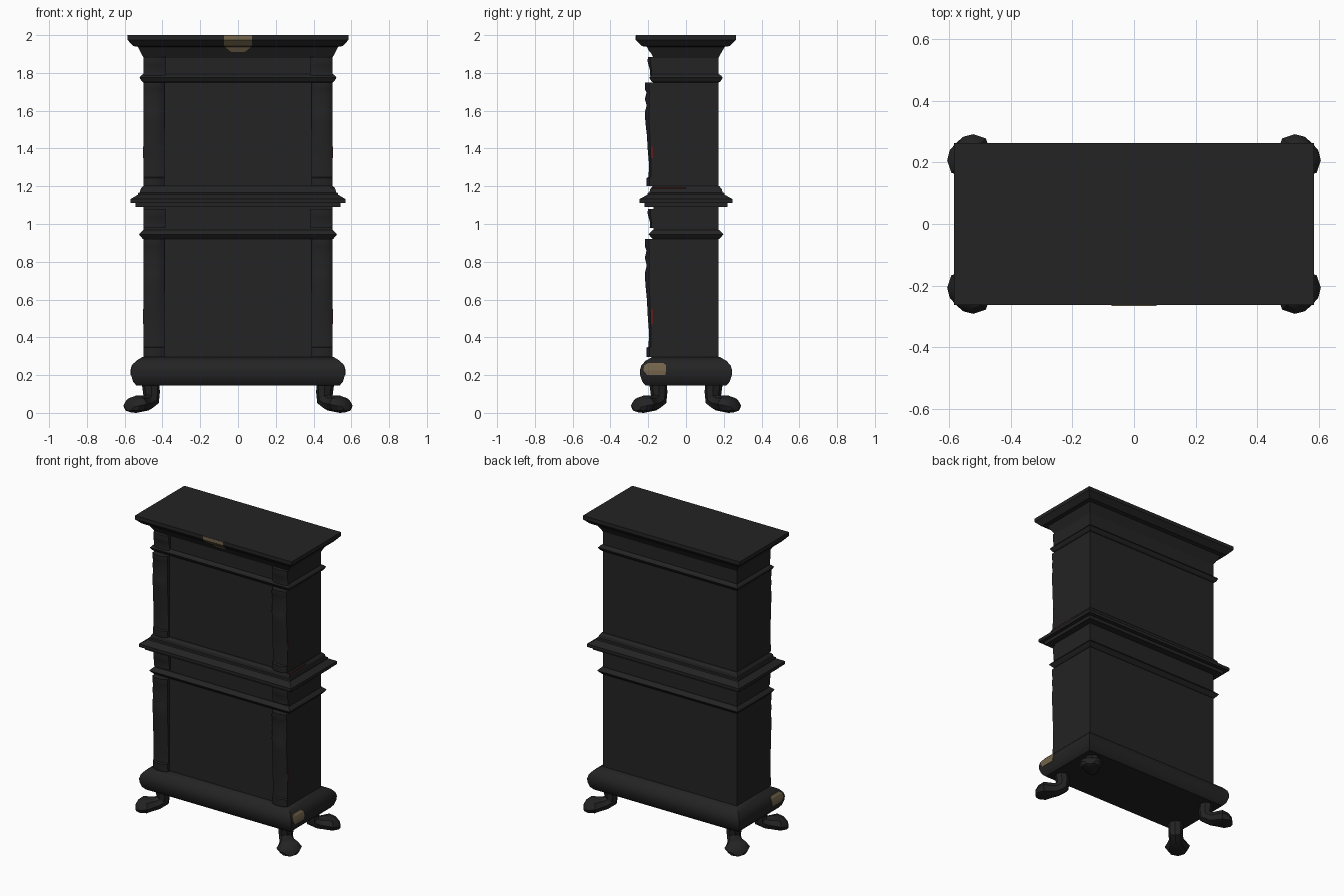
import bpy, bmesh, math
from mathutils import Vector

if "Cube" in bpy.data.objects:
    bpy.data.objects.remove(bpy.data.objects["Cube"])

HX, HY, KY = 0.5, 0.172, 1.08   # body half width, half depth, depth factor of mouldings


def material(name, rgb):
    m = bpy.data.materials.new(name)
    m.diffuse_color = (*rgb, 1)
    m.use_nodes = True
    m.node_tree.nodes["Principled BSDF"].inputs["Base Color"].default_value = m.diffuse_color
    return m


EBONY = material("ebony black", (0.017, 0.017, 0.017))
IVORY = material("aged ivory", (0.17, 0.125, 0.07))
RED = material("dark red inlay", (0.12, 0.012, 0.012))


def loft(name, rings, mat, smooth=0):
    """Closed solid through a list of equally sized point rings."""
    bm = bmesh.new()
    rows = [[bm.verts.new(p) for p in r] for r in rings]
    n = len(rows[0])
    for a, b in zip(rows, rows[1:]):
        for i in range(n):
            j = (i + 1) % n
            bm.faces.new((a[i], a[j], b[j], b[i]))
    bm.faces.new(rows[0])
    bm.faces.new(rows[-1])
    bmesh.ops.recalc_face_normals(bm, faces=bm.faces[:])
    me = bpy.data.meshes.new(name)
    bm.to_mesh(me)
    bm.free()
    me.materials.append(mat)
    ob = bpy.data.objects.new(name, me)
    bpy.context.collection.objects.link(ob)
    if smooth:
        bpy.ops.object.select_all(action='DESELECT')
        ob.select_set(True)
        bpy.context.view_layer.objects.active = ob
        bpy.ops.object.shade_smooth_by_angle(angle=math.radians(smooth))
    return ob


def moulding(name, profile, smooth=0):
    """Mitred rectangular moulding from (height, projection) pairs."""
    rings = []
    for z, o in profile:
        x, y = HX + o, HY + o * KY
        rings.append([(-x, -y, z), (x, -y, z), (x, y, z), (-x, y, z)])
    return loft(name, rings, EBONY, smooth)


def box(name, x0, x1, y0, y1, z0, z1, mat):
    return loft(name, [[(x0, y0, z), (x1, y0, z), (x1, y1, z), (x0, y1, z)]
                       for z in (z0, z1)], mat)


# Carcass and mouldings
box("cabinet_body", -HX, HX, -HY, HY, 0.2, 1.96, EBONY)
moulding("base_bulge", [(0.145, 0.038), (0.165, 0.055), (0.2, 0.066), (0.225, 0.067),
                        (0.25, 0.06), (0.275, 0.04), (0.295, 0.008)], 35)
moulding("lower_string", [(0.92, 0.003), (0.93, 0.012), (0.945, 0.024),
                          (0.955, 0.016), (0.968, 0.003)])
moulding("middle_cornice", [(1.09, 0.02), (1.09, 0.043), (1.112, 0.043), (1.112, 0.068),
                            (1.132, 0.068), (1.155, 0.03), (1.165, 0.028), (1.168, 0.02),
                            (1.185, 0.016), (1.2, 0.004)])
moulding("upper_string", [(1.75, 0.003), (1.757, 0.011), (1.775, 0.021),
                          (1.785, 0.014), (1.793, 0.003)])
CORNICE = [(1.88, 0.0), (1.938, 0.03), (1.942, 0.055), (1.975, 0.085), (2.0, 0.085)]
moulding("top_cornice", CORNICE)

# Carved pilasters and frieze blocks: (height, depth) rows with a rounded section
LOWER = [(0.295, 0.036), (0.345, 0.038), (0.35, 0.026), (0.43, 0.024), (0.52, 0.031),
         (0.6, 0.035), (0.68, 0.043), (0.74, 0.046), (0.78, 0.036), (0.82, 0.046),
         (0.86, 0.037), (0.88, 0.046), (0.92, 0.045)]
UPPER = [(1.2 + (z - 0.295) * 0.88, d) for z, d in LOWER]
FRIEZE = [(0.0, 0.02), (0.03, 0.019), (0.055, 0.026), (0.075, 0.031), (0.1, 0.03)]


def carved(name, side, rows, x0, x1):
    mid, hw = (x0 + x1) / 2, (x1 - x0) / 2
    rings = []
    for z, d in rows:
        sec = [(-1, -0.005), (-1, 0.55 * d), (-0.75, 0.8 * d), (-0.35, d),
               (0.35, d), (0.75, 0.8 * d), (1, 0.55 * d), (1, -0.005)]
        rings.append([(side * (mid + u * hw), -HY - v, z) for u, v in sec])
    loft(name, rings, EBONY, 40)


# Clawed feet: (outward, height, half width, half thickness, tilt in degrees)
FOOT = [(0.005, 0.165, 0.05, 0.045, 0), (-0.002, 0.11, 0.046, 0.044, 5),
        (0.0, 0.07, 0.044, 0.045, 35), (0.035, 0.052, 0.046, 0.042, 70),
        (0.07, 0.049, 0.06, 0.043, 85), (0.11, 0.046, 0.079, 0.046, 90),
        (0.148, 0.038, 0.06, 0.036, 95), (0.165, 0.03, 0.032, 0.02, 95)]


def foot(name, sx, sy):
    out = Vector((sx, sy, 0)).normalized()
    side = Vector((-out.y, out.x, 0))
    up = Vector((0, 0, 1))
    rings = []
    for s, z, w, h, tilt in FOOT:
        a = math.radians(tilt)
        nrm = out * math.cos(a) + up * math.sin(a)
        c = Vector((sx * 0.46, sy * 0.145, z)) + out * s
        ring = []
        for k in range(8):
            t = math.tau * k / 8
            p = c + side * w * math.cos(t) + nrm * h * math.sin(t)
            p.z = max(p.z, 0)
            ring.append(p)
        rings.append(ring)
    loft(name, rings, EBONY, 30)


for s, tag in ((-1, "left"), (1, "right")):
    carved(f"lower_pilaster_{tag}", s, LOWER, 0.39, 0.5)
    carved(f"upper_pilaster_{tag}", s, UPPER, 0.39, 0.5)
    for z0, lvl in ((0.98, "lower"), (1.785, "upper")):
        carved(f"{lvl}_frieze_block_{tag}", s, [(z0 + z, d) for z, d in FRIEZE], 0.385, 0.5)
    foot(f"front_foot_{tag}", s, -1)
    foot(f"back_foot_{tag}", s, 1)

    # Ivory plate on the side of the base, following the bulge
    rings = []
    for z, o, y0, y1 in [(0.2, 0.066, -0.205, -0.11), (0.225, 0.067, -0.225, -0.105),
                         (0.25, 0.06, -0.222, -0.105), (0.265, 0.049, -0.2, -0.12)]:
        x = HX + o
        rings.append([(s * (x - 0.004), y0, z), (s * (x + 0.003), y0, z),
                      (s * (x + 0.003), y1, z), (s * (x - 0.004), y1, z)])
    loft(f"base_ivory_plate_{tag}", rings, IVORY)

    # Thin red inlay slivers on the pilaster edges
    for z0, z1, lvl in ((0.47, 0.55, "lower"), (1.35, 1.41, "upper")):
        x = sorted((s * 0.497, s * 0.502))
        box(f"{lvl}_red_inlay_{tag}", *x, -0.186, -0.176, z0, z1, RED)

# Ivory plate on the front of the top cornice, following its slope
rings = []
for z, o, w in [(1.91, 0.0155, 0.035), (1.938, 0.03, 0.07), (1.942, 0.055, 0.073),
                (1.975, 0.085, 0.073), (1.999, 0.085, 0.073)]:
    y = -HY - o * KY
    rings.append([(-w, y + 0.004, z), (-w, y - 0.003, z), (w, y - 0.003, z), (w, y + 0.004, z)])
loft("cornice_ivory_plate", rings, IVORY)

# Red line above the middle cornice on the right side
box("red_side_line", 0.49, 0.513, -0.185, 0.0, 1.188, 1.193, RED)
